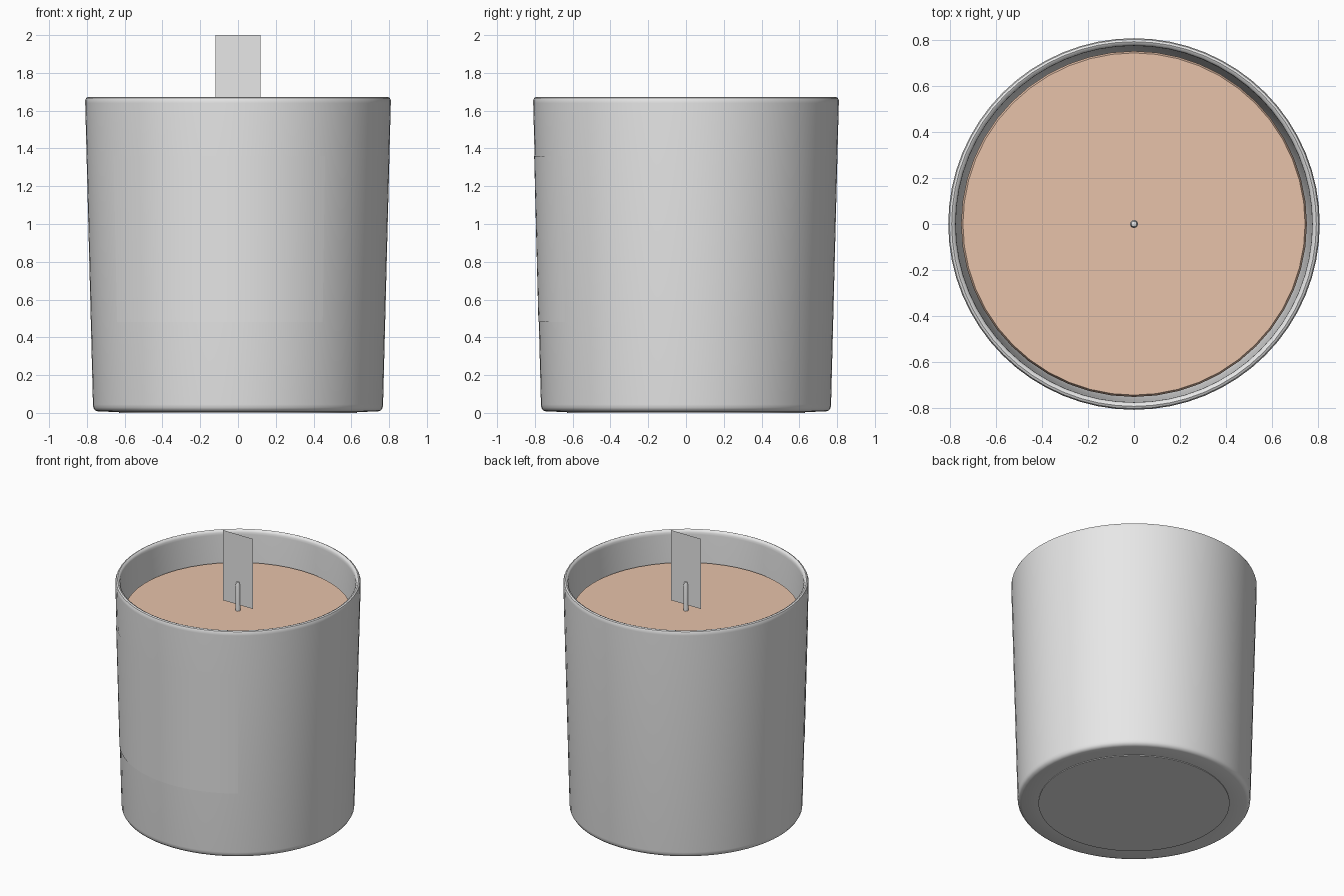
import bpy, bmesh, math

if "Cube" in bpy.data.objects:
    bpy.data.objects.remove(bpy.data.objects["Cube"])

def material(name, rgb):
    m = bpy.data.materials.new(name)
    m.diffuse_color = (*rgb, 1)
    m.use_nodes = True
    m.node_tree.nodes["Principled BSDF"].inputs["Base Color"].default_value = m.diffuse_color
    return m

GREY = material("light_grey", (0.8, 0.8, 0.8))
WAX = material("peach_wax", (0.80, 0.54, 0.40))

def finish(name, bm, mat, smooth=True):
    me = bpy.data.meshes.new(name)
    bm.to_mesh(me)
    bm.free()
    ob = bpy.data.objects.new(name, me)
    bpy.context.collection.objects.link(ob)
    me.materials.append(mat)
    if smooth:
        bpy.ops.object.select_all(action='DESELECT')
        ob.select_set(True)
        bpy.context.view_layer.objects.active = ob
        bpy.ops.object.shade_smooth_by_angle(angle=math.radians(40))
    return ob

def lathe(name, profile, mat, n=64):
    """Revolve (radius, z) points around z; radius 0 closes the ends."""
    bm = bmesh.new()
    vs = [bm.verts.new((r, 0, z)) for r, z in profile]
    es = [bm.edges.new(p) for p in zip(vs, vs[1:])]
    bmesh.ops.spin(bm, geom=vs + es, cent=(0, 0, 0), axis=(0, 0, 1),
                   angle=2 * math.pi, steps=n, use_duplicate=False)
    bmesh.ops.remove_doubles(bm, verts=bm.verts[:], dist=1e-5)
    bmesh.ops.recalc_face_normals(bm, faces=bm.faces[:])
    return finish(name, bm, mat)

# Tapered cup: rounded foot, rounded rim, hollow inside
lathe("cup", [(0, 0.005), (0.62, 0.005), (0.63, 0.005), (0.74, 0.007), (0.757, 0.013),
              (0.766, 0.028), (0.768, 0.045), (0.809, 1.64), (0.809, 1.655),
              (0.804, 1.667), (0.794, 1.672), (0.783, 1.667), (0.777, 1.655),
              (0.776, 1.64), (0.769, 1.40), (0.73, 0.10), (0.70, 0.06), (0, 0.06)], GREY)

# Foot plate touching the ground
lathe("foot_plate", [(0, 0.006), (0.63, 0.006), (0.63, 0.0), (0, 0.0)], GREY)

# Wax filling
lathe("wax", [(0, 0.07), (0.69, 0.07), (0.72, 0.11), (0.753, 1.435),
              (0.745, 1.45), (0, 1.45)], WAX, 48)

# Wick
lathe("wick", [(0, 1.40), (0.018, 1.40), (0.017, 1.63), (0.012, 1.655), (0, 1.66)], GREY, 12)

# Flame card, a single upright sheet
bm = bmesh.new()
bm.faces.new([bm.verts.new(p) for p in
              ((-0.12, 0, 1.49), (0.12, 0, 1.49), (0.12, 0, 2.0), (-0.12, 0, 2.0))])
finish("flame_card", bm, GREY, False)

# Thin curved label wrapped on the front of the cup
bm = bmesh.new()
cols = []
N = 32
for i in range(N + 1):
    a = math.radians(-145 + 90 * i / N)
    cols.append([bm.verts.new((r * math.cos(a), r * math.sin(a), z))
                 for r, z in ((0.7815, 0.48), (0.804, 1.36))])
for a, b in zip(cols, cols[1:]):
    bm.faces.new((a[0], b[0], b[1], a[1]))
finish("label", bm, GREY)
